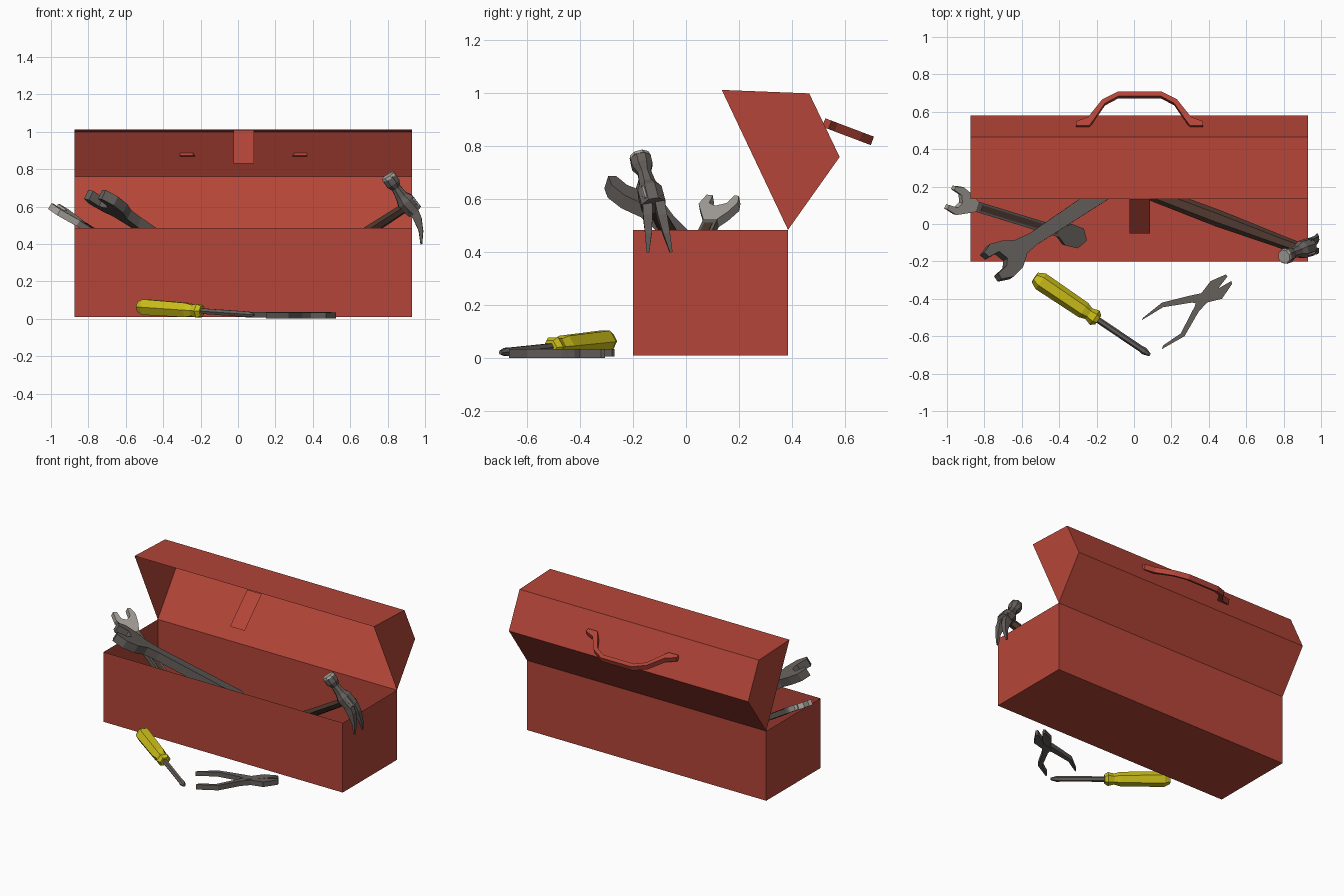
import bpy, bmesh, math
from mathutils import Vector as V


def material(name, r, g, b):
    m = bpy.data.materials.new(name)
    m.diffuse_color = (r, g, b, 1)
    return m


RED = material("red paint", 0.46, 0.06, 0.04)
STEEL = material("dark steel", 0.13, 0.115, 0.105)
BRIGHT = material("bright steel", 0.40, 0.37, 0.34)
WOOD = material("brown wood", 0.075, 0.04, 0.028)
YELLOW = material("yellow plastic", 0.60, 0.52, 0.01)


def finish(name, bm, mat, recalc=True):
    if recalc:
        bmesh.ops.recalc_face_normals(bm, faces=bm.faces)
    me = bpy.data.meshes.new(name)
    bm.to_mesh(me)
    bm.free()
    me.materials.append(mat)
    ob = bpy.data.objects.new(name, me)
    bpy.context.collection.objects.link(ob)
    return ob


def shell(name, profile, x0, x1, mat):
    """Open sheet: (y, z) profile swept along x, with two end caps."""
    bm = bmesh.new()
    a = [bm.verts.new((x0, y, z)) for y, z in profile]
    b = [bm.verts.new((x1, y, z)) for y, z in profile]
    for i in range(len(profile) - 1):
        bm.faces.new((a[i], a[i + 1], b[i + 1], b[i]))
    bm.faces.new(a)
    bm.faces.new(b)
    return finish(name, bm, mat)


def plate(name, outline, thick, a, b, mat, side=None):
    """Flat outline; local x runs from a towards b, local y is sideways."""
    a = V(a)
    x = (V(b) - a).normalized()
    y = V(side) if side else V((0, 0, 1)).cross(x).normalized()
    n = x.cross(y).normalized()
    bm = bmesh.new()
    lo = [bm.verts.new(a + x * u + y * v - n * thick / 2) for u, v in outline]
    hi = [bm.verts.new(a + x * u + y * v + n * thick / 2) for u, v in outline]
    bm.faces.new(lo[::-1])
    bm.faces.new(hi)
    k = len(lo)
    for i in range(k):
        j = (i + 1) % k
        bm.faces.new((lo[i], lo[j], hi[j], hi[i]))
    return finish(name, bm, mat)


def loft(name, rings, mat, sides=6, turn=0.0):
    """Rings of (centre, sideways radius, upright radius) joined in a row."""
    bm = bmesh.new()
    pts = [V(r[0]) for r in rings]
    rows = []
    for i, (c, ru, rv) in enumerate(rings):
        t = (pts[min(i + 1, len(pts) - 1)] - pts[max(i - 1, 0)]).normalized()
        ref = V((0, 0, 1)) if abs(t.z) < 0.75 else V((1, 0, 0))
        if len(rings) > 2 and name.startswith("hammer_") and "handle" not in name:
            ref = V((0.8, 0, 0.6))
        u = ref.cross(t).normalized()
        w = t.cross(u)
        rows.append([bm.verts.new(pts[i] + u * ru * math.cos(q) + w * rv * math.sin(q))
                     for q in (turn + k * math.tau / sides for k in range(sides))])
    for r, s in zip(rows, rows[1:]):
        for k in range(sides):
            j = (k + 1) % sides
            bm.faces.new((r[k], r[j], s[j], s[k]))
    bm.faces.new(rows[0][::-1])
    bm.faces.new(rows[-1])
    return finish(name, bm, mat)


# Box tray (open top) and tilted-back lid (open underside)
X0, X1 = -0.875, 0.93
shell("box_tray", [(-0.2, 0.485), (-0.2, 0.01), (0.385, 0.01), (0.385, 0.485)], X0, X1, RED)
shell("box_lid", [(0.385, 0.485), (0.58, 0.76), (0.465, 1.0), (0.135, 1.013)], X0, X1, RED)

# Latch tab: a single sheet hanging from the lid rim
bm = bmesh.new()
bm.faces.new([bm.verts.new(p) for p in ((-0.025, -0.05, 0.83), (0.085, -0.05, 0.83),
                                        (0.085, 0.135, 1.01), (-0.025, 0.135, 1.01))])
finish("latch_tab", bm, RED, False)

# Carrying handle: bent strip, mirrored about its middle
half = [(0.34, 0.0), (0.34, 0.025), (0.275, 0.05), (0.2, 0.15), (0.115, 0.196)]
inner = [(0.115, 0.168), (0.185, 0.128), (0.245, 0.035), (0.27, 0.0)]
right = half[::-1][::-1] + []
ring = right + [(-u, v) for u, v in half[::-1]]
ring += [(-u, v) for u, v in inner[::-1]] + inner
d = V((0, 0.18, -0.068)).normalized()
plate("carry_handle", ring, 0.034, (0.03, 0.52, 0.89), (1.03, 0.52, 0.89), RED, d)

# Screwdriver
S, E = V((-0.53, -0.285, 0.065)), V((0.085, -0.70, 0.022))
at = lambda f: S.lerp(E, f)
loft("screwdriver_grip", [(at(0), 0.03, 0.03), (at(0.05), 0.05, 0.048), (at(0.42), 0.046, 0.044),
                          (at(0.47), 0.034, 0.034), (at(0.52), 0.046, 0.042),
                          (at(0.55), 0.03, 0.03)], YELLOW)
loft("screwdriver_shaft", [(at(0.54), 0.017, 0.017), (at(0.92), 0.017, 0.017),
                           (at(0.95), 0.02, 0.018), (at(1), 0.008, 0.008)], STEEL)

# Pliers: two crossing halves lying flat
lever_a = [(0.04, -0.515), (0.05, -0.50), (0.15, -0.42), (0.29, -0.385), (0.36, -0.37),
           (0.41, -0.305), (0.49, -0.27), (0.50, -0.28), (0.45, -0.345), (0.41, -0.39),
           (0.36, -0.43), (0.31, -0.42), (0.155, -0.445)]
lever_b = [(0.15, -0.668), (0.155, -0.65), (0.25, -0.585), (0.325, -0.44), (0.34, -0.385),
           (0.41, -0.375), (0.45, -0.345), (0.52, -0.305), (0.525, -0.32), (0.47, -0.40),
           (0.39, -0.42), (0.345, -0.47), (0.27, -0.60)]
for name, pts, z, th in (("pliers_lever_left", lever_a, 0.021, 0.030),
                         ("pliers_lever_right", lever_b, 0.018, 0.034)):
    plate(name, pts, th, (0, 0, z), (1, 0, z), STEEL)

# Hammer: wooden handle, head and two claws
loft("hammer_handle", [((0.08, 0.17, 0.10), 0.04, 0.03), ((0.45, 0.03, 0.31), 0.045, 0.032),
                       ((0.80, -0.10, 0.535), 0.034, 0.028), ((0.90, -0.135, 0.60), 0.03, 0.026)], WOOD)
loft("hammer_head", [((0.808, -0.172, 0.755), 0.042, 0.042), ((0.828, -0.165, 0.725), 0.042, 0.042),
                     ((0.845, -0.157, 0.70), 0.027, 0.027), ((0.875, -0.145, 0.655), 0.034, 0.036),
                     ((0.895, -0.137, 0.63), 0.05, 0.052), ((0.945, -0.122, 0.575), 0.05, 0.046)],
     STEEL, 8, math.pi / 8)
loft("hammer_face", [((0.801, -0.175, 0.766), 0.038, 0.038), ((0.809, -0.172, 0.754), 0.043, 0.043)],
     BRIGHT, 8, math.pi / 8)
for name, s in (("hammer_claw_left", -1), ("hammer_claw_right", 1)):
    loft(name, [((0.925, -0.125 + 0.022 * s, 0.60), 0.026, 0.04),
                ((0.96, -0.117 + 0.027 * s, 0.535), 0.025, 0.03),
                ((0.978, -0.108 + 0.034 * s, 0.47), 0.018, 0.016),
                ((0.98, -0.10 + 0.044 * s, 0.40), 0.007, 0.006)], STEEL, 4, math.pi / 4)
plate("hammer_cheek", [(0, -0.03), (0.055, -0.03), (0.055, 0.03), (0, 0.03)], 0.008,
      (0.925, -0.14, 0.648), (0.968, -0.125, 0.595), BRIGHT)

# Adjustable wrench leaning in the tray
A, B = (-0.765, -0.23, 0.665), (-0.1, 0.21, 0.21)
plate("adjustable_wrench", [(0, 0.085), (0.01, 0.05), (0.08, 0.045), (0.10, -0.01), (0.07, -0.04),
                            (0.0, -0.05), (0.0, -0.085), (0.07, -0.11), (0.15, -0.095),
                            (0.22, -0.045), (0.30, -0.036), (0.88, -0.045), (0.92, 0.0),
                            (0.88, 0.045), (0.30, 0.036), (0.20, 0.05), (0.13, 0.085), (0.06, 0.105)],
      0.055, A, B, STEEL)

# Open-ended wrench at the left end, with a dark recessed shank
A, B = (-0.985, 0.137, 0.60), (-0.26, -0.085, 0.135)
plate("open_wrench_jaw", [(0.0, 0.05), (0.055, 0.035), (0.075, -0.005), (0.055, -0.035), (0.0, -0.035),
                          (-0.005, -0.06), (0.06, -0.075), (0.12, -0.05), (0.17, -0.028),
                          (0.17, 0.028), (0.12, 0.055), (0.055, 0.078), (0.005, 0.07)],
      0.036, A, B, BRIGHT)
plate("open_wrench_shank", [(0.165, -0.028), (0.72, -0.028), (0.77, -0.06), (0.85, -0.055), (0.89, 0),
                            (0.85, 0.055), (0.77, 0.06), (0.72, 0.028), (0.165, 0.028)],
      0.034, A, B, STEEL)
plate("open_wrench_inlay", [(0.20, -0.016), (0.70, -0.016), (0.70, 0.016), (0.20, 0.016)],
      0.039, A, B, WOOD)
